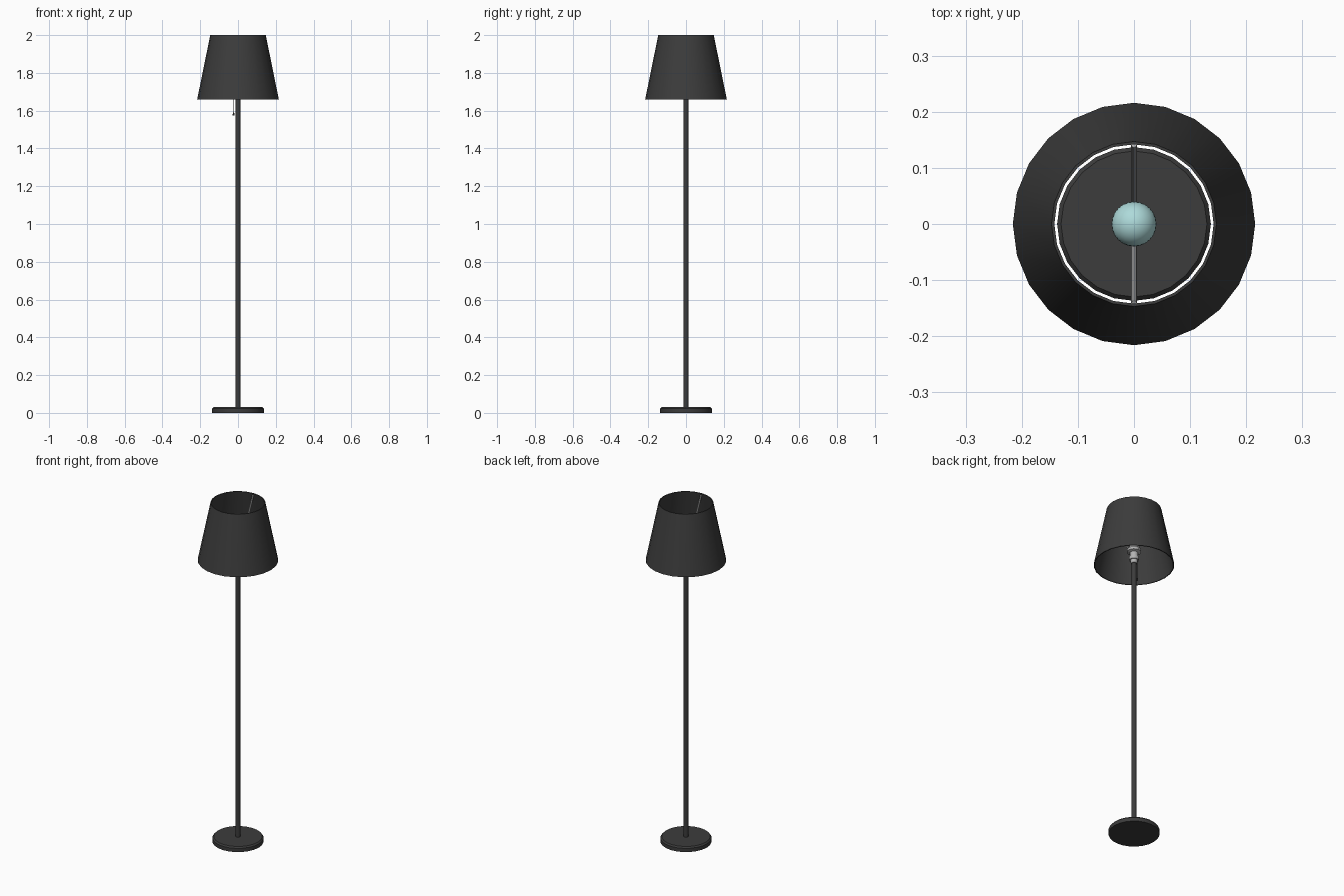
import bpy
import bmesh
import math
from mathutils import Vector

cube = bpy.data.objects.get("Cube")
if cube:
    bpy.data.objects.remove(cube, do_unlink=True)


def material(name, colour):
    m = bpy.data.materials.new(name)
    m.use_nodes = True
    m.diffuse_color = (*colour, 1)
    bsdf = m.node_tree.nodes["Principled BSDF"]
    bsdf.inputs["Base Color"].default_value = (*colour, 1)
    return m


black = material("matte charcoal", (0.045, 0.045, 0.045))
metal = material("light grey metal", (0.45, 0.45, 0.45))
glass = material("pale teal glass", (0.42, 0.70, 0.70))


def finish(obj, name, mat):
    obj.name = name
    obj.data.materials.append(mat)
    bpy.ops.object.select_all(action="DESELECT")
    obj.select_set(True)
    bpy.context.view_layer.objects.active = obj
    bpy.ops.object.shade_smooth_by_angle(angle=math.radians(35))
    return obj


def lathe(name, profile, mat, sides=24, closed=False, centre=(0, 0)):
    """Turn a (radius, height) profile around a vertical axis."""
    bm = bmesh.new()
    verts = [bm.verts.new((r, 0, z)) for r, z in profile]
    edges = [bm.edges.new(pair) for pair in zip(verts, verts[1:])]
    if closed:
        edges.append(bm.edges.new((verts[-1], verts[0])))
    bmesh.ops.spin(bm, geom=verts + edges, axis=(0, 0, 1), cent=(0, 0, 0),
                   angle=math.tau, steps=sides, use_duplicate=False)
    bmesh.ops.remove_doubles(bm, verts=bm.verts, dist=0.0001)
    bmesh.ops.recalc_face_normals(bm, faces=bm.faces)
    mesh = bpy.data.meshes.new(name)
    bm.to_mesh(mesh)
    bm.free()
    obj = bpy.data.objects.new(name, mesh)
    obj.location = (*centre, 0)
    bpy.context.collection.objects.link(obj)
    return finish(obj, name, mat)


def rod(name, start, end, radius, mat, sides=8):
    start, end = Vector(start), Vector(end)
    axis = end - start
    bpy.ops.mesh.primitive_cylinder_add(
        vertices=sides, radius=radius, depth=axis.length,
        location=(start + end) / 2,
        rotation=axis.to_track_quat("Z", "Y").to_euler())
    return finish(bpy.context.object, name, mat)


# Weighted foot with a chamfered upper edge, and the pole
lathe("base", [(0, 0), (0.137, 0), (0.137, 0.022), (0.13, 0.03), (0, 0.03)], black)
rod("pole", (0, 0, 0.02), (0, 0, 1.68), 0.013, black, 16)

# Open, thin-walled tapered shade
lathe("shade", [(0.216, 1.66), (0.147, 2.0), (0.142, 2.0), (0.211, 1.66)], black, closed=True)

# Stepped bulb holder
lathe("bulb_holder", [(0, 1.67), (0.017, 1.67), (0.02, 1.69), (0.026, 1.69),
                      (0.026, 1.71), (0.022, 1.71), (0.022, 1.735), (0.038, 1.74),
                      (0.038, 1.755), (0.025, 1.755), (0.025, 1.785), (0, 1.785)], metal)

# Round bulb
bpy.ops.mesh.primitive_uv_sphere_add(segments=24, ring_count=14, radius=0.04,
                                     location=(0, 0, 1.82))
finish(bpy.context.object, "bulb", glass)

# Sloping struts from the holder to the shade rim
for label, side in (("front", -1), ("back", 1)):
    rod(label + "_strut", (0, side * 0.033, 1.745), (0, side * 0.141, 1.99), 0.005, metal)

# Pull cord with a small weight
rod("pull_cord", (-0.023, 0, 1.585), (-0.023, 0, 1.70), 0.002, black, 6)
lathe("cord_weight", [(0, 1.573), (0.005, 1.575), (0.005, 1.581), (0.002, 1.59), (0, 1.59)],
      black, sides=10, centre=(-0.023, 0))
